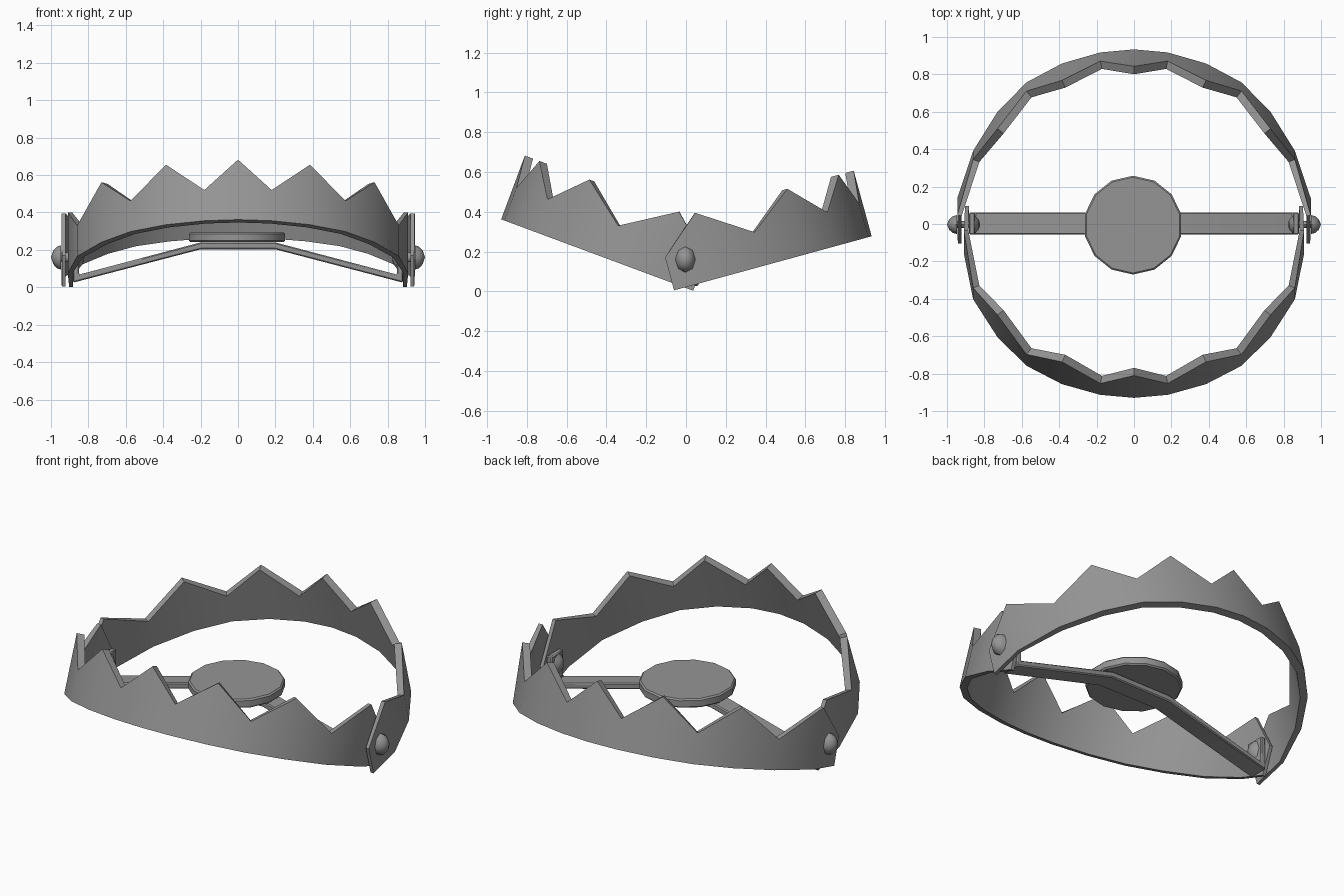
import bpy, bmesh, math
from mathutils import Vector

cube = bpy.data.objects.get("Cube")
if cube:
    bpy.data.objects.remove(cube, do_unlink=True)

# One dull steel colour for everything
steel = bpy.data.materials.new("grey_steel")
steel.use_nodes = True
steel.diffuse_color = (0.3, 0.3, 0.3, 1)
steel.node_tree.nodes["Principled BSDF"].inputs["Base Color"].default_value = (0.3, 0.3, 0.3, 1)


def finish(bm, name, angle=30):
    bmesh.ops.recalc_face_normals(bm, faces=bm.faces)
    mesh = bpy.data.meshes.new(name)
    bm.to_mesh(mesh)
    bm.free()
    mesh.materials.append(steel)
    ob = bpy.data.objects.new(name, mesh)
    bpy.context.collection.objects.link(ob)
    bpy.ops.object.select_all(action='DESELECT')
    ob.select_set(True)
    bpy.context.view_layer.objects.active = ob
    bpy.ops.object.shade_smooth_by_angle(angle=math.radians(angle))
    return ob


def bevel(ob, width):
    mod = ob.modifiers.new("edge_bevel", 'BEVEL')
    mod.width = width
    mod.segments = 1


# Toothed half-ring jaw: columns of (x, distance from hinge end, height, thickness)
TOOTH, VALLEY = 0.342, 0.175
ARC = [(0, 1.03, TOOTH, .044), (.18, 1.013, VALLEY, .044), (.385, .952, TOOTH, .044),
       (.575, .847, VALLEY, .044), (.73, .684, TOOTH, .042), (.86, .468, VALLEY, .036)]


def jaw(name, side, start, tilt, tooth_x, end_x):
    half = ARC + [(tooth_x, .205, .348, .024), (end_x, 0, .171, .02)]
    cols = [(-x, u, h, t) for x, u, h, t in reversed(half[1:])] + half
    c, s = math.cos(tilt), math.sin(tilt)

    def place(x, u, h):
        return Vector((x, start[0] + side * (u * c - h * s), start[1] + u * s + h * c))

    bm = bmesh.new()
    rows = []
    for x, u, h, t in cols:
        inward = Vector((-x, -max(u - .1, 0))).normalized() * t
        xi, ui = x + inward.x, u + inward.y
        rows.append([bm.verts.new(place(*p)) for p in
                     ((x, u, 0), (x, u, h), (xi, ui, h), (xi, ui, 0))])
    for a, b in zip(rows, rows[1:]):
        for i in range(4):
            j = (i + 1) % 4
            bm.faces.new((a[i], a[j], b[j], b[i]))
    bm.faces.new(rows[0])
    bm.faces.new(rows[-1])
    return finish(bm, name)


jaw("front_jaw", -1, (.036, .003), math.radians(20.4), .91, .903)
jaw("back_jaw", 1, (-.06, .005), math.radians(15.3), .945, .942)

# Bent base strip with upturned end tabs, extruded across y
half = [(.2, .24), (.85, .068), (.85, .225), (.882, .225), (.882, .025), (.2, .203)]
outline = half + [(-x, z) for x, z in reversed(half)]
bm = bmesh.new()
front = bm.faces.new([bm.verts.new((x, -.056, z)) for x, z in outline])
ext = bmesh.ops.extrude_face_region(bm, geom=[front])
moved = [g for g in ext["geom"] if isinstance(g, bmesh.types.BMVert)]
bmesh.ops.translate(bm, verts=moved, vec=(0, .118, 0))
strip = finish(bm, "base_strip")
bevel(strip, .006)

# Round trigger pan
bm = bmesh.new()
bmesh.ops.create_cone(bm, cap_ends=True, segments=14, radius1=.264, radius2=.264, depth=.053)
bmesh.ops.translate(bm, verts=bm.verts, vec=(-.005, -.006, .2675))
pan = finish(bm, "trigger_pan")
bevel(pan, .008)


# Hinge rivets: shaft with a domed head at each end, turned around x
def rivet(name, side):
    profile = [(.822, .0), (.83, .035), (.85, .06), (.85, .025), (.946, .025),
               (.946, .065), (.968, .058), (.988, .036), (1.0, 0)]
    n = 8
    bm = bmesh.new()
    rings = []
    for x, r in profile:
        if r == 0:
            rings.append([bm.verts.new((side * x, -.003, .16))] * n)
        else:
            rings.append([bm.verts.new((side * x, -.003 + .78 * r * math.sin(k * math.tau / n),
                                        .16 + r * math.cos(k * math.tau / n))) for k in range(n)])
    for a, b in zip(rings, rings[1:]):
        for k in range(n):
            m = (k + 1) % n
            corners = dict.fromkeys((a[k], a[m], b[m], b[k]))
            bm.faces.new(list(corners))
    return finish(bm, name, 50)


rivet("left_hinge_rivet", 1)
rivet("right_hinge_rivet", -1)
